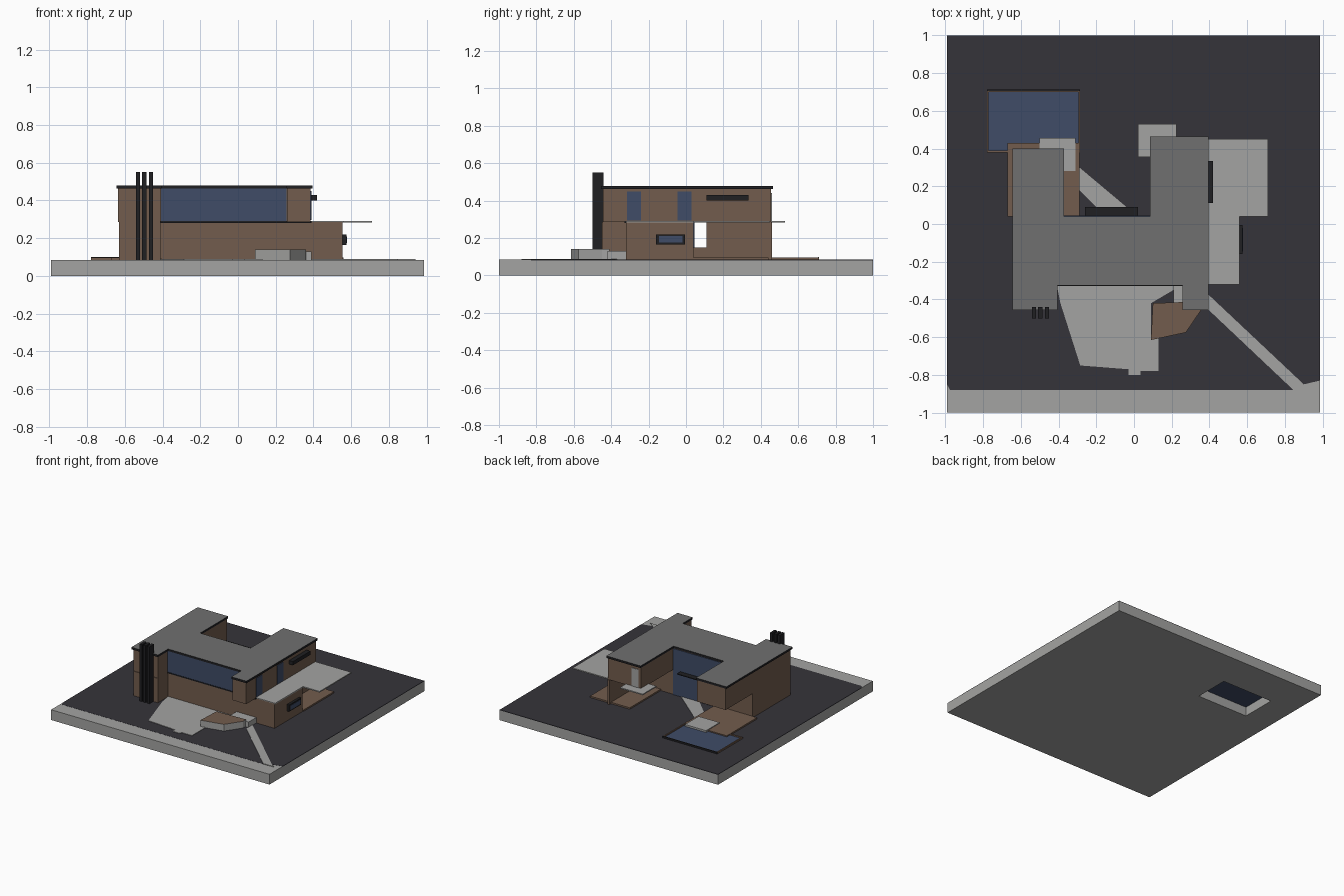
import bpy, bmesh

if "Cube" in bpy.data.objects:
    bpy.data.objects.remove(bpy.data.objects["Cube"])


def mat(name, r, g, b):
    m = bpy.data.materials.new(name)
    m.diffuse_color = (r, g, b, 1)
    m.use_nodes = True
    m.node_tree.nodes["Principled BSDF"].inputs["Base Color"].default_value = m.diffuse_color
    return m


LAWN = mat("dark lawn", .036, .034, .042)
STONE = mat("light stone", .37, .37, .36)
ROOF = mat("roof grey", .16, .16, .16)
WOOD = mat("brown cladding", .17, .108, .075)
GLASS = mat("blue glass", .05, .072, .135)
TRIM = mat("black trim", .014, .014, .016)


def prism(name, pts, z0, z1, side, top=None):
    """Extrude an outline upward; top faces may take a second material."""
    bm = bmesh.new()
    base = bm.faces.new([bm.verts.new((x, y, z0)) for x, y in pts])
    up = bmesh.ops.extrude_face_region(bm, geom=[base])["geom"]
    for v in up:
        if isinstance(v, bmesh.types.BMVert):
            v.co.z = z1
    bmesh.ops.recalc_face_normals(bm, faces=bm.faces)
    for f in bm.faces:
        f.material_index = 1 if top and f.normal.z > .9 else 0
    me = bpy.data.meshes.new(name)
    bm.to_mesh(me)
    bm.free()
    me.materials.append(side)
    if top:
        me.materials.append(top)
    ob = bpy.data.objects.new(name, me)
    bpy.context.collection.objects.link(ob)
    return ob


def box(name, x0, x1, y0, y1, z0, z1, side, top=None):
    return prism(name, [(x0, y0), (x1, y0), (x1, y1), (x0, y1)], z0, z1, side, top)


def frame(name, x0, x1, y0, y1, w, z0, z1, m):
    """Rectangular rim made of four bars."""
    for i, b in enumerate([(x0, x1, y0, y0 + w), (x0, x1, y1 - w, y1),
                           (x0, x0 + w, y0 + w, y1 - w), (x1 - w, x1, y0 + w, y1 - w)]):
        box(f"{name}_{i}", *b, z0, z1, m)


# Site slab with lawn, both opened for the pool
G = .085
base = box("site_slab", -.99, .985, -1, 1, 0, G - .004, STONE, STONE)
lawn = prism("lawn", [(-.99, -.85), (-.975, -.88), (.90, -.88), (.90, -.85), (.985, -.83),
                      (.985, 1), (-.99, 1)], G - .004, G, LAWN)
front = prism("front_pavement", [(-.99, -1), (.985, -1), (.985, -.83), (.90, -.85), (.90, -.88),
                                 (-.975, -.88), (-.99, -.85)], G - .004, G - .001, STONE)
cutter = box("pool_cutter", -.76, -.30, .40, .69, -.1, .2, STONE)
cutter.hide_render = True
cutter.hide_viewport = True
for ob in (base, lawn):
    mod = ob.modifiers.new("pool_opening", 'BOOLEAN')
    mod.operation = 'DIFFERENCE'
    mod.object = cutter

# Pool
box("pool_water", -.77, -.29, .39, .70, G - .01, G + .003, GLASS)
frame("pool_rim", -.78, -.285, .38, .71, .01, G, G + .012, WOOD)
box("pool_edge", -.78, -.285, .705, .712, G, G + .014, TRIM)
box("pool_terrace", -.67, -.29, .04, .43, G, G + .012, WOOD)
box("terrace_step", -.50, -.31, .28, .455, G, G + .018, STONE)

# Paths, patio and planter
prism("front_path", [(.39, -.37), (.39, -.45), (.845, -.88), (.94, -.88), (.90, -.85)],
      G, G + .004, STONE)
prism("rear_path", [(-.38, .27), (-.29, .30), (.02, .04), (-.15, .04)], G, G + .004, STONE)
prism("front_patio", [(-.41, -.32), (-.39, -.42), (-.285, -.75), (-.03, -.77), (-.03, -.80),
                      (.035, -.80), (.035, -.78), (.13, -.78), (.13, -.60), (.09, -.60),
                      (.09, -.42), (.26, -.32)], G, G + .004, STONE)
prism("planter", [(.09, -.615), (.275, -.575), (.36, -.45), (.36, -.41), (.10, -.42)],
      G, G + .055, STONE, WOOD)
box("planter_steps", .21, .39, -.42, -.32, G, G + .045, STONE)

# Ground floor
prism("ground_floor", [(-.63, -.45), (-.41, -.45), (-.41, -.32), (.555, -.32), (.555, .04),
                       (-.63, .04)], G, .285, WOOD)
box("side_deck", .20, .56, .04, .44, G, G + .012, WOOD)
box("wing_support_wall", .37, .39, .11, .46, G, .285, WOOD)
box("low_wall", .37, .39, .04, .11, G, .15, WOOD)

# Upper floor: linked wings
OUTLINE = [(-.635, -.445), (-.41, -.445), (-.41, -.32), (.26, -.32), (.26, -.445), (.385, -.445),
           (.385, .455), (.09, .455), (.09, .04), (-.375, .04), (-.375, .395), (-.635, .395)]
prism("upper_floor", OUTLINE, .285, .465, WOOD)
ROOFLINE = [(-.645, -.455), (-.405, -.455), (-.405, -.325), (.258, -.325), (.258, -.455),
            (.395, -.455), (.395, .465), (.085, .465), (.085, .04), (-.37, .04), (-.37, .40),
            (-.645, .40)]
prism("roof", ROOFLINE, .462, .479, TRIM, ROOF)

# Balcony slabs and canopy
prism("side_balcony", [(.385, -.32), (.56, -.32), (.56, .04), (.71, .04), (.71, .45), (.385, .45)],
      .282, .291, STONE)
box("rear_balcony", .02, .225, .355, .53, .282, .291, STONE)
box("front_ledge", -.41, .39, -.328, -.31, .281, .29, TRIM)
box("rear_canopy", -.26, .02, .04, .09, .284, .29, TRIM)
box("balcony_door", .11, .17, .45, .459, .291, .44, STONE)

# Glazing plates
box("front_glazing", -.408, .258, -.325, -.318, .29, .462, GLASS)
box("rear_glazing", -.37, .088, .036, .045, G, .462, GLASS)
for y0, y1 in ((-.315, -.24), (-.045, .03)):
    box("side_window", .381, .389, y0, y1, .295, .45, GLASS)

# Projecting windows on the right side
box("upper_slot_window", .385, .42, .11, .335, .40, .43, TRIM)
box("lower_window_frame", .55, .575, -.16, -.005, .165, .22, TRIM)
box("lower_window_glass", .574, .578, -.145, -.02, .175, .21, GLASS)

# Three chimney fins
for x in (-.53, -.497, -.462):
    box("chimney_fin", x - .011, x + .011, -.50, -.44, G, .55, TRIM)
